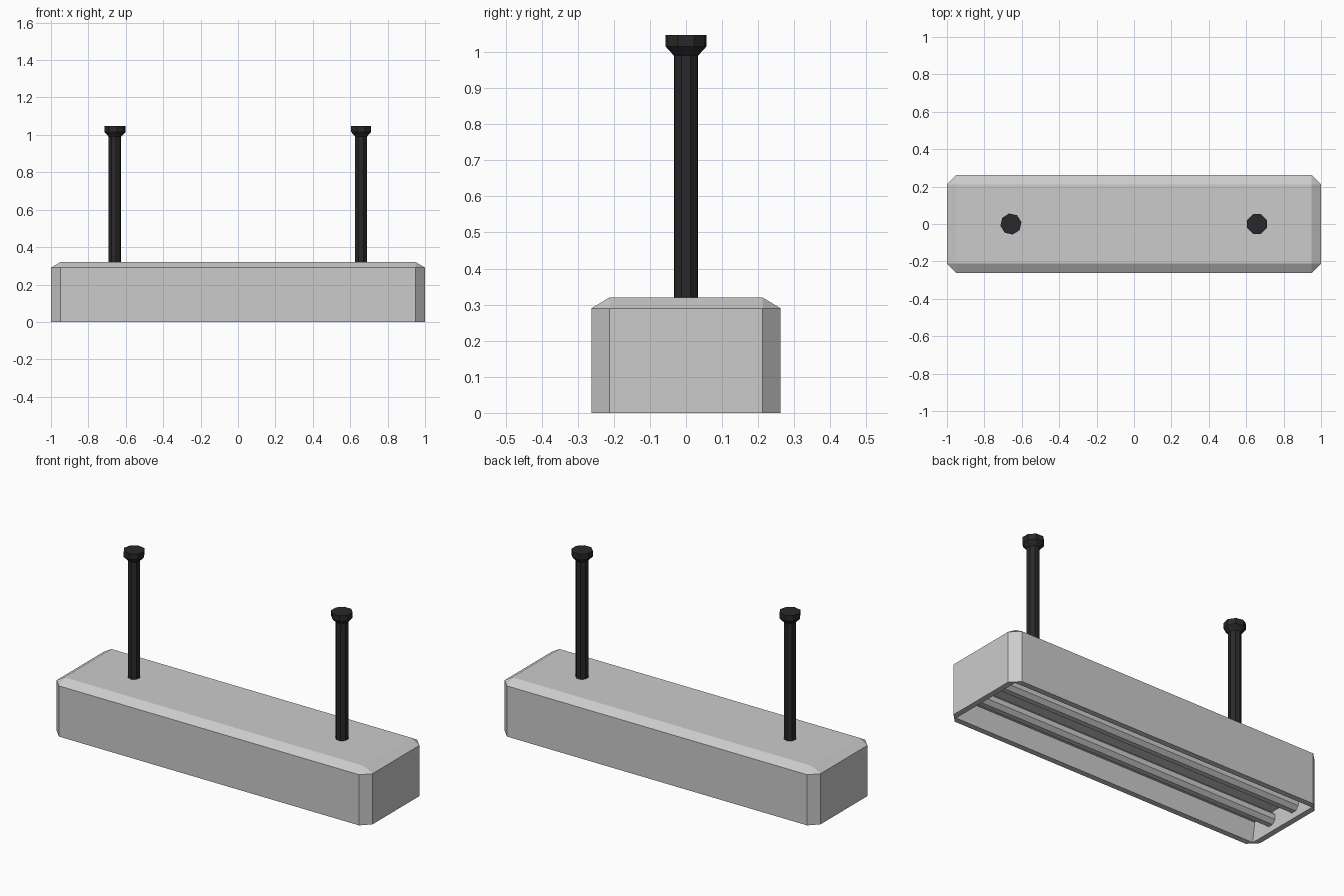
import bpy, bmesh, math

if "Cube" in bpy.data.objects:
    bpy.data.objects.remove(bpy.data.objects["Cube"])


def loft(name, rings, material=None):
    """Skin a stack of equal-length point rings and cap both ends."""
    bm = bmesh.new()
    loops = [[bm.verts.new(p) for p in ring] for ring in rings]
    for a, b in zip(loops, loops[1:]):
        n = len(a)
        for i in range(n):
            j = (i + 1) % n
            bm.faces.new((a[i], a[j], b[j], b[i]))
    bm.faces.new(loops[0][::-1])
    bm.faces.new(loops[-1])
    bmesh.ops.remove_doubles(bm, verts=bm.verts, dist=0.0005)
    bmesh.ops.recalc_face_normals(bm, faces=bm.faces)
    mesh = bpy.data.meshes.new(name)
    bm.to_mesh(mesh)
    bm.free()
    obj = bpy.data.objects.new(name, mesh)
    bpy.context.collection.objects.link(obj)
    if material:
        mesh.materials.append(material)
    return obj


def clipped_rect(hx, hy, c, z):
    """Rectangle with corners cut by c (c = 0 doubles the corners)."""
    return [(hx, -hy + c, z), (hx, hy - c, z), (hx - c, hy, z), (-hx + c, hy, z),
            (-hx, hy - c, z), (-hx, -hy + c, z), (-hx + c, -hy, z), (hx - c, -hy, z)]


def octagon(r, turn=22.5):
    return [(r * math.cos(a), r * math.sin(a))
            for a in (math.radians(turn + 45 * i) for i in range(8))]


black = bpy.data.materials.new("black_metal")
black.diffuse_color = (0.022, 0.022, 0.024, 1)
black.use_nodes = True
black.node_tree.nodes["Principled BSDF"].inputs["Base Color"].default_value = black.diffuse_color

# Bevelled housing, hollowed from below into a rectangular trough
loft("lamp_housing", [
    clipped_rect(0.95, 0.212, 0, 0.32),
    clipped_rect(1.0, 0.262, 0.05, 0.29),
    clipped_rect(1.0, 0.262, 0.05, 0.0),
    clipped_rect(0.968, 0.23, 0, 0.0),
    clipped_rect(0.968, 0.215, 0, 0.11),
])

for side, s, turn in (("left", -1, 10), ("right", 1, 22.5)):
    # Hanging rod with flared cap
    profile = [(0.034, 0.31), (0.034, 0.99), (0.057, 1.015), (0.057, 1.047)]
    loft(side + "_hanging_rod",
         [[(s * 0.658 + x, y, z) for x, y in octagon(r, turn)] for r, z in profile], black)

for side, s in (("front", -1), ("back", 1)):
    # Light tube running the length of the trough
    loft(side + "_light_tube",
         [[(x, s * 0.09 + y, 0.07 + z) for y, z in octagon(0.038)] for x in (-0.967, 0.967)])
